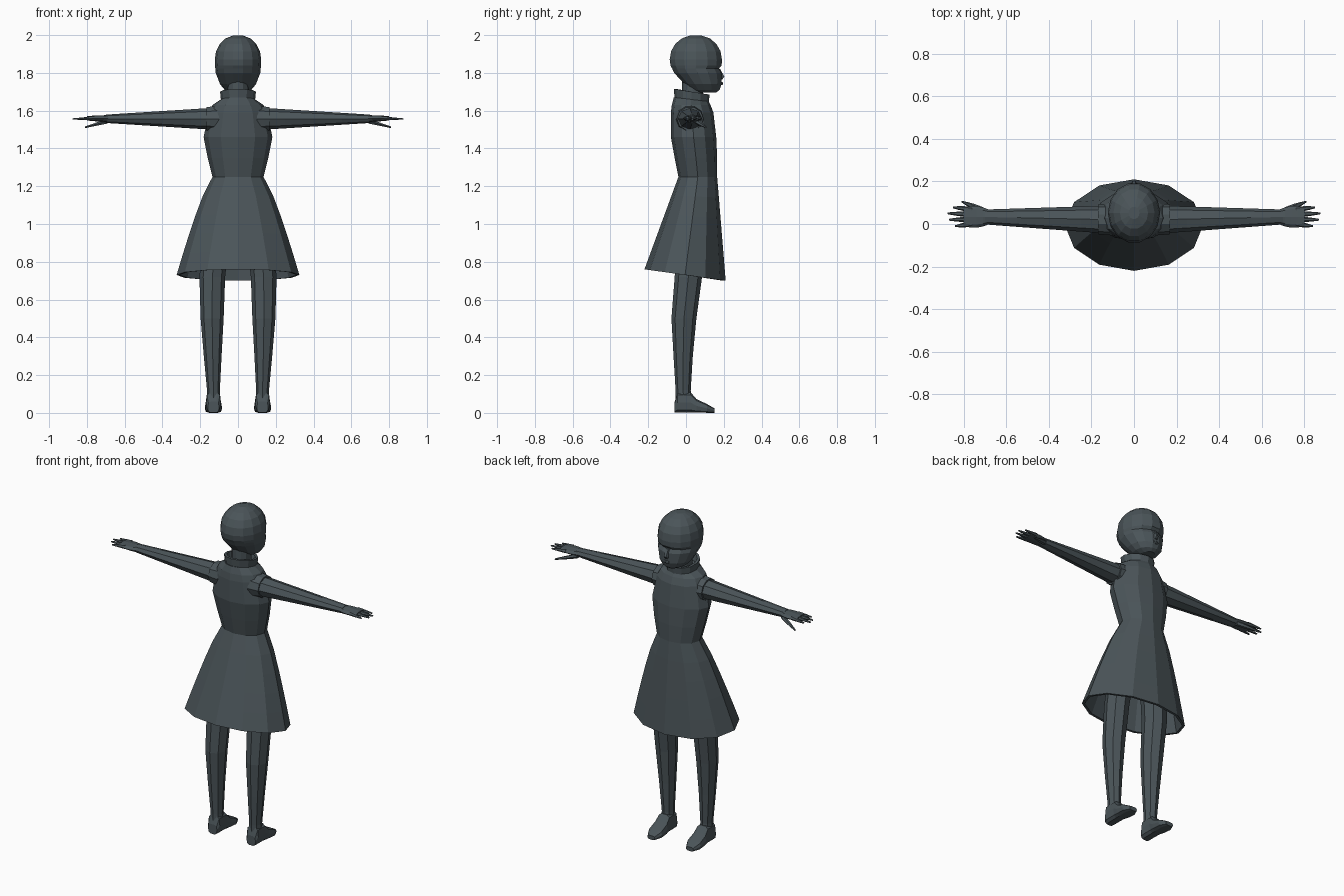
import bpy, bmesh, math
from mathutils import Vector

default_cube = bpy.data.objects.get("Cube")
if default_cube:
    bpy.data.objects.remove(default_cube, do_unlink=True)

slate = bpy.data.materials.new("dark slate")
slate.use_nodes = True
slate.diffuse_color = (.07, .09, .1, 1)
slate.node_tree.nodes["Principled BSDF"].inputs["Base Color"].default_value = slate.diffuse_color


def mix(start, end, amount):
    return start + (end - start) * amount


def outline(sides, power=1):
    """Unit outline; powers under one make it boxier."""
    def shape(value):
        return math.copysign(abs(round(value, 6)) ** power, value)
    angles = [math.tau * index / sides for index in range(sides)]
    return [(shape(math.cos(angle)), shape(math.sin(angle))) for angle in angles]


def loft(name, rings):
    """Skin a list of point rings and cap both ends."""
    bm = bmesh.new()
    rows = [[bm.verts.new(point) for point in ring] for ring in rings]
    for low, high in zip(rows, rows[1:]):
        for index in range(len(low)):
            bm.faces.new((low[index - 1], low[index], high[index], high[index - 1]))
    bm.faces.new(rows[0])
    bm.faces.new(rows[-1])
    bmesh.ops.recalc_face_normals(bm, faces=bm.faces)
    mesh = bpy.data.meshes.new(name)
    bm.to_mesh(mesh)
    bm.free()
    mesh.materials.append(slate)
    bpy.context.collection.objects.link(bpy.data.objects.new(name, mesh))


def level_ring(height, half_width, back, front, tilt=0, sides=12, centre_x=0):
    """Horizontal ring between a back and a front position, tilted at the front."""
    middle, depth = (back + front) / 2, (front - back) / 2
    return [(centre_x + half_width * across, middle + depth * along, height + tilt * along)
            for across, along in outline(sides)]


def limb(name, side, start, end, start_size, end_size, bulge=0, sides=8, steps=4):
    """Tapering limb running sideways; sizes are half depth and half height."""
    start, end = Vector(start), Vector(end)
    rings = []
    for step in range(steps + 1):
        amount = step / steps
        centre = start.lerp(end, amount)
        depth = mix(start_size[0], end_size[0], amount) + bulge * math.sin(math.pi * amount)
        height = mix(start_size[1], end_size[1], amount)
        rings.append([(side * centre.x, centre.y + depth * along, centre.z + height * up)
                      for along, up in outline(sides)])
    loft(name, rings)


def skirt_ring(drop, inset=0):
    """Skirt outline, flaring from the waist at zero drop to the hem at one."""
    return level_ring(mix(1.25, .73, drop),
                      mix(.135, .325, drop ** .8) - inset,
                      mix(-.04, -.22, drop) + inset,
                      mix(.165, .21, drop) - inset,
                      tilt=-.03 * drop)


# Dress: up the inside of the skirt, round the hem, then up to the neckline
DROPS = [step / 5 for step in range(6)]
lining = [skirt_ring(drop, inset=.015) for drop in DROPS[1:]]
skirt = [skirt_ring(drop) for drop in reversed(DROPS)]
bodice = [level_ring(*section) for section in (
    (1.35, .16, -.06, .165),
    (1.46, .182, -.08, .16),
    (1.59, .155, -.08, .145),
    (1.63, .135, -.075, .13),
    (1.66, .09, -.065, .12, -.01))]
loft("dress", lining + skirt + bodice)

# Standing collar with a hollow top, and the neck inside it
loft("collar", [level_ring(height, radius, .03 - radius, .03 + radius, tilt=-.015)
                for height, radius in ((1.62, .1), (1.65, .09), (1.7, .095), (1.7, .08), (1.66, .07))])
loft("neck", [level_ring(height, .055, -.02, .09) for height in (1.6, 1.76)])

# Head: tapered jaw and recessed eye line below a rounded crown
face = [level_ring(*section, sides=14) for section in (
    (1.695, .04, .05, .16),
    (1.71, .07, .02, .18),
    (1.74, .095, -.01, .19),
    (1.8, .118, -.066, .19),
    (1.822, .12, -.076, .177),
    (1.838, .122, -.085, .192))]
crown = []
for step in range(5):
    angle = math.radians(20 * step)
    reach = math.cos(angle) ** .9
    crown.append(level_ring(mix(1.87, 2, math.sin(angle)), .123 * reach,
                            .052 - .142 * reach, .052 + .142 * reach, sides=14))
loft("head", face + crown)

# Small facial features
loft("nose", [level_ring(height, .015, .16, front, sides=6)
              for height, front in ((1.765, .195), (1.78, .206), (1.82, .183))])
loft("lips", [level_ring(height, .022, .16, front, sides=8)
              for height, front in ((1.735, .19), (1.742, .197), (1.752, .194))])

# Knuckle y, tip x and tip y
FINGERS = {"index": (.068, .85, .078), "middle": (.045, .875, .05),
           "ring": (.022, .87, .02), "little": (0, .84, -.01)}

for side, label in ((1, "left"), (-1, "right")):
    # Armhole rim, arm and hand
    limb(label + "_armhole", side, (.1, .022, 1.557), (.168, .022, 1.557),
         (.076, .074), (.07, .064), sides=10, steps=2)
    limb(label + "_arm", side, (.1, .02, 1.557), (.7, .033, 1.557), (.067, .06), (.035, .022))
    limb(label + "_palm", side, (.68, .033, 1.557), (.8, .034, 1.56),
         (.034, .02), (.044, .012), bulge=.012)
    for finger, (knuckle, tip, spread) in FINGERS.items():
        limb(f"{label}_{finger}_finger", side, (.76, knuckle, 1.56), (tip, spread, 1.556),
             (.012, .012), (.004, .004), bulge=.003, sides=6)
    limb(label + "_thumb", side, (.69, .055, 1.545), (.81, .105, 1.512),
         (.015, .015), (.004, .005), bulge=.005, sides=6)

    # Leg: height, centre, half width, back and front
    loft(label + "_leg", [
        level_ring(height, half, back, front, sides=8, centre_x=side * centre)
        for height, centre, half, back, front in (
            (.04, .13, .035, -.055, .03),
            (.12, .13, .034, -.055, .025),
            (.3, .134, .047, -.066, .036),
            (.5, .137, .061, -.077, .055),
            (.72, .136, .068, -.06, .085),
            (1.1, .1, .075, -.04, .12))])

    # Foot, flat underneath, from heel to toe: y, half width, top
    loft(label + "_foot", [
        [(side * .13 + half * across, y, top * (1 + up) / 2) for across, up in outline(10, .6)]
        for y, half, top in ((-.06, .03, .06), (-.045, .039, .11), (.025, .04, .11),
                             (.055, .044, .075), (.11, .046, .048), (.15, .025, .025))])
